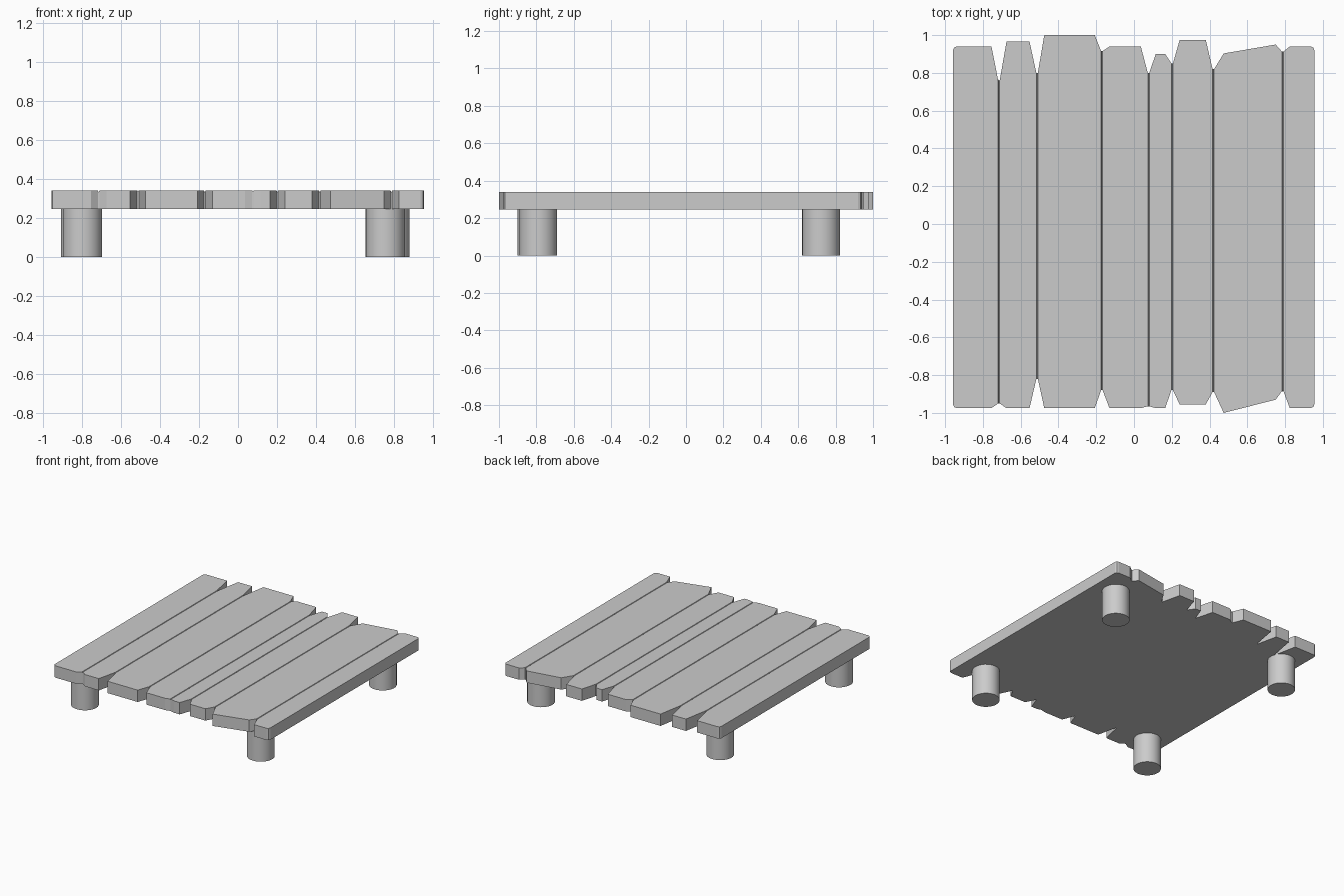
import bpy, bmesh

if "Cube" in bpy.data.objects:
    bpy.data.objects.remove(bpy.data.objects["Cube"])

Z_BOTTOM, Z_TOP = 0.245, 0.34
GROOVE_W, GROOVE_D = 0.004, 0.008

# Planks: x left, x right, then back-left, back-right, front-left, front-right y
planks = [
    (-0.938, -0.755, 0.94, 0.94, -0.975, -0.975),
    (-0.675, -0.553, 0.965, 0.965, -0.975, -0.975),
    (-0.475, -0.208, 1.0, 1.0, -0.975, -0.975),
    (-0.13, 0.036, 0.94, 0.94, -0.975, -0.975),
    (0.115, 0.165, 0.90, 0.90, -0.975, -0.975),
    (0.242, 0.38, 0.975, 0.975, -0.955, -0.955),
    (0.475, 0.75, 0.903, 0.95, -1.0, -0.93),
    (0.825, 0.935, 0.94, 0.94, -0.975, -0.975),
]
# Seams: x, back notch tip y, front notch tip y
seams = [(-0.715, 0.76, -0.95), (-0.513, 0.80, -0.82), (-0.17, 0.915, -0.88),
         (0.077, 0.80, -0.965), (0.202, 0.85, -0.88), (0.42, 0.82, -0.89),
         (0.787, 0.913, -0.885)]

# Columns across the deck: x, back y, front y, top z
columns = [(-0.958, 0.92, -0.955, Z_TOP), (-0.952, 0.934, -0.969, Z_TOP)]
for i, (x0, x1, b0, b1, f0, f1) in enumerate(planks):
    columns += [(x0, b0, f0, Z_TOP), (x1, b1, f1, Z_TOP)]
    if i < len(seams):
        x, b, f = seams[i]
        columns += [(x - GROOVE_W, b, f, Z_TOP), (x, b, f, Z_TOP - GROOVE_D),
                    (x + GROOVE_W, b, f, Z_TOP)]
columns += [(0.949, 0.934, -0.969, Z_TOP), (0.955, 0.92, -0.955, Z_TOP)]


def build_deck():
    bm = bmesh.new()
    rows = []
    for x, b, f, z in columns:
        rows.append([bm.verts.new(p) for p in
                     ((x, f, Z_BOTTOM), (x, b, Z_BOTTOM), (x, b, z), (x, f, z))])
    for p, q in zip(rows, rows[1:]):
        for i in range(4):
            j = (i + 1) % 4
            bm.faces.new((p[i], p[j], q[j], q[i]))
    bm.faces.new(rows[0])
    bm.faces.new(rows[-1])
    bmesh.ops.recalc_face_normals(bm, faces=bm.faces)
    mesh = bpy.data.meshes.new("plank_deck")
    bm.to_mesh(mesh)
    bm.free()
    bpy.context.collection.objects.link(bpy.data.objects.new("plank_deck", mesh))


build_deck()

# Round legs, set slightly unevenly
legs = {"front_left_leg": (-0.798, -0.80), "front_right_leg": (0.756, -0.79),
        "back_left_leg": (-0.808, 0.72), "back_right_leg": (0.78, 0.722)}
for name, (x, y) in legs.items():
    bpy.ops.mesh.primitive_cylinder_add(vertices=32, radius=0.101, depth=Z_BOTTOM,
                                        location=(x, y, Z_BOTTOM / 2))
    bpy.context.object.name = name
    bpy.ops.object.shade_smooth_by_angle()
